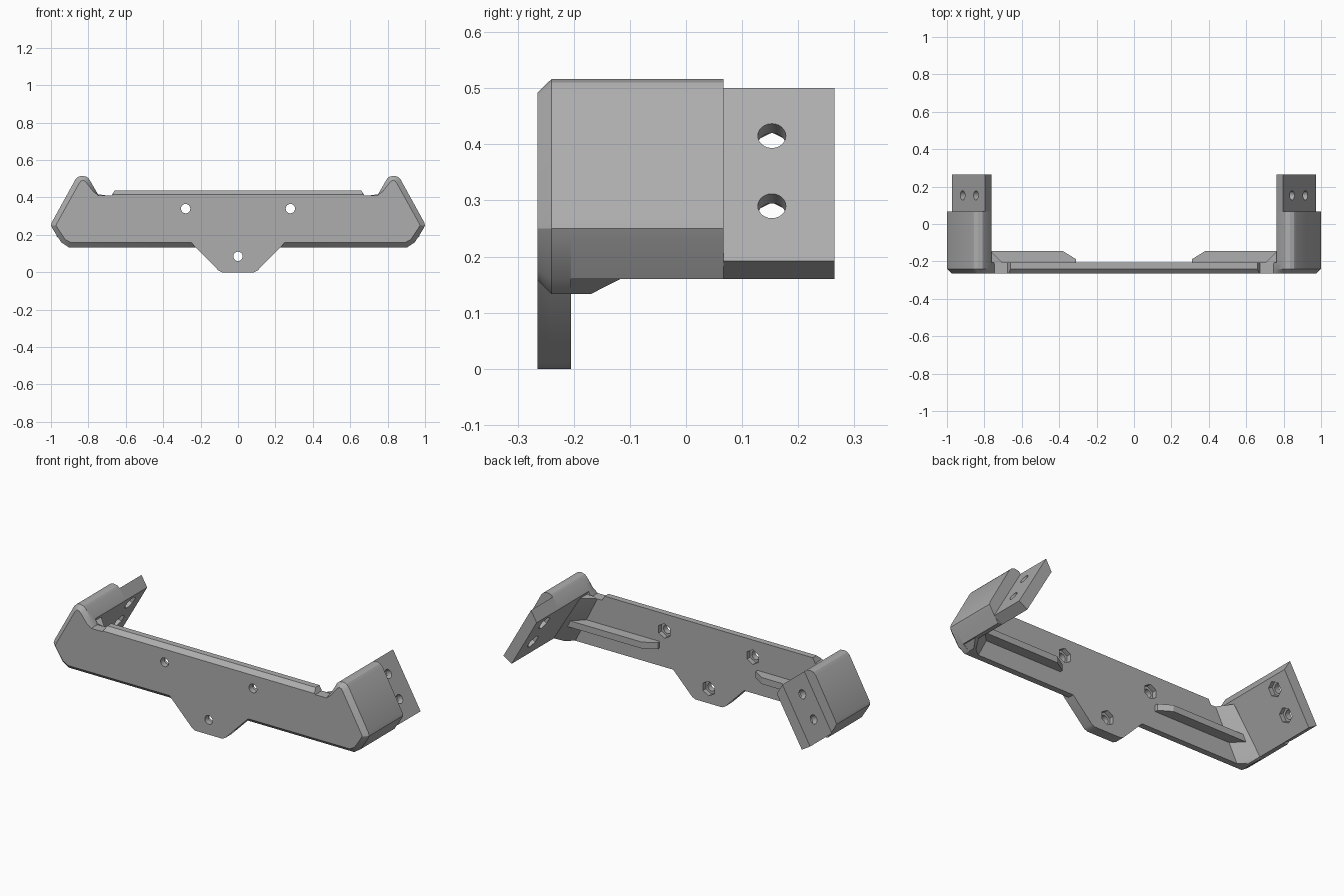
import bpy, bmesh, math
from mathutils import Vector

cube = bpy.data.objects.get("Cube")
if cube:
    bpy.data.objects.remove(cube, do_unlink=True)

grey = bpy.data.materials.new("plain grey")
grey.use_nodes = True
grey.diffuse_color = (0.42, 0.42, 0.42, 1)
for node in grey.node_tree.nodes:
    if node.type == 'BSDF_PRINCIPLED':
        node.inputs["Base Color"].default_value = grey.diffuse_color


def finish(name, bm):
    bmesh.ops.recalc_face_normals(bm, faces=bm.faces)
    mesh = bpy.data.meshes.new(name)
    bm.to_mesh(mesh)
    bm.free()
    mesh.materials.append(grey)
    obj = bpy.data.objects.new(name, mesh)
    bpy.context.collection.objects.link(obj)
    return obj


def loft(name, rings):
    """Closed solid through rings of equal length."""
    bm = bmesh.new()
    loops = [[bm.verts.new(p) for p in ring] for ring in rings]
    n = len(loops[0])
    for a, b in zip(loops, loops[1:]):
        for i in range(n):
            j = (i + 1) % n
            bm.faces.new((a[i], a[j], b[j], b[i]))
    bm.faces.new(loops[0])
    bm.faces.new(loops[-1])
    return finish(name, bm)


def at_y(profile, y):
    return [(x, y, z) for x, z in profile]


def hull(name, points):
    bm = bmesh.new()
    for p in points:
        bm.verts.new(p)
    bmesh.ops.convex_hull(bm, input=bm.verts)
    return finish(name, bm)


def activate(obj):
    bpy.ops.object.select_all(action='DESELECT')
    obj.select_set(True)
    bpy.context.view_layer.objects.active = obj


def drill(obj, start, direction, radius, depth, sides):
    """Cut a round or hexagonal hole from start along direction."""
    direction = Vector(direction).normalized()
    bm = bmesh.new()
    bmesh.ops.create_cone(bm, cap_ends=True, segments=sides, radius1=radius,
                          radius2=radius, depth=depth)
    turn = direction.to_track_quat('Z', 'Y').to_matrix().to_4x4()
    turn.translation = Vector(start) + direction * depth / 2
    bm.transform(turn)
    cutter = finish("hole_cutter", bm)
    cutter.hide_render = True
    activate(obj)
    mod = obj.modifiers.new("hole", 'BOOLEAN')
    mod.operation = 'DIFFERENCE'
    mod.solver = 'EXACT'
    mod.object = cutter
    bpy.ops.object.modifier_apply(modifier=mod.name)
    bpy.data.objects.remove(cutter, do_unlink=True)


def bolt_hole(obj, back, direction, thickness):
    """Round through hole with a hexagonal nut pocket at the back."""
    back, direction = Vector(back), Vector(direction).normalized()
    drill(obj, back - direction * 0.05, direction, 0.025, thickness + 0.1, 24)
    drill(obj, back - direction * 0.02, direction, 0.042, 0.047, 6)


def mirror(obj):
    activate(obj)
    mod = obj.modifiers.new("mirror", 'MIRROR')
    mod.use_mirror_merge = False
    bpy.ops.object.modifier_apply(modifier=mod.name)


def smooth(obj):
    activate(obj)
    bpy.ops.object.shade_smooth_by_angle(angle=math.radians(28))


FRONT, CHAMFER, BACK = -0.265, -0.24, -0.205

# Outer shoulder outline, shared by the plate and the arms
shoulder = [(0.945, 0.16), (0.99, 0.23), (1.0, 0.25), (0.995, 0.268), (0.87, 0.495),
            (0.855, 0.51), (0.835, 0.516), (0.81, 0.511), (0.797, 0.5), (0.761, 0.438)]
shoulder_face = [(0.925, 0.176), (0.967, 0.24), (0.973, 0.25), (0.968, 0.262), (0.848, 0.478),
                 (0.84, 0.488), (0.83, 0.492), (0.82, 0.488), (0.81, 0.478), (0.775, 0.433)]
tab = [(0.085, 0), (0.105, 0.01)]
notch = [(0.745, 0.41), (0.675, 0.41)]

# Front plate with chamfered rim, centre tab and top notches
half = tab + [(0.225, 0.133), (0.905, 0.133)] + shoulder + notch + [(0.66, 0.438)]
half_face = tab + [(0.25, 0.158), (0.893, 0.158)] + shoulder_face + notch + [(0.67, 0.415)]


def whole(profile):
    return profile + [(-x, z) for x, z in reversed(profile)]


plate = loft("front_plate", [at_y(whole(half), BACK), at_y(whole(half), CHAMFER),
                             at_y(whole(half_face), FRONT)])
for x, z in ((-0.28, 0.34), (0.28, 0.34), (0, 0.085)):
    bolt_hole(plate, (x, BACK, z), (0, -1, 0), 0.06)
smooth(plate)

# Thick shoulders behind the plate ends
shoulders = loft("arm_shoulders", [at_y([(0.92, 0.16)] + shoulder, y) for y in (-0.22, 0.067)])
mirror(shoulders)
smooth(shoulders)

# Slanted mounting arms with bolt holes
arm = [(0.92, 0.16), (0.972, 0.192), (0.797, 0.5), (0.761, 0.438)]
arms = loft("mounting_arms", [at_y(arm, y) for y in (0.067, 0.265)])
outward = Vector((0.87, 0, 0.494)).normalized()
for x, z in ((0.845, 0.415), (0.916, 0.29)):
    bolt_hole(arms, Vector((x, 0.153, z)) - outward * 0.061, outward, 0.061)
mirror(arms)
smooth(arms)

# Corner gussets between plate and arms
gussets = hull("corner_gussets", [
    (0.70, -0.21, 0.41), (0.77, -0.14, 0.42), (0.77, -0.21, 0.42),
    (0.84, -0.21, 0.133), (0.905, -0.21, 0.133), (0.905, -0.17, 0.133),
    (0.89, -0.17, 0.133), (0.94, -0.115, 0.161), (0.92, -0.115, 0.161),
    (0.94, -0.21, 0.161)])
mirror(gussets)
smooth(gussets)

# Stiffening ribs on the back of the plate
rib = [(0.31, -0.21), (0.31, -0.188), (0.38, -0.145), (0.9, -0.145), (0.9, -0.21)]
ribs = loft("stiffening_ribs", [[(x, y, z) for x, y in rib] for z in (0.235, 0.272)])
mirror(ribs)
smooth(ribs)
